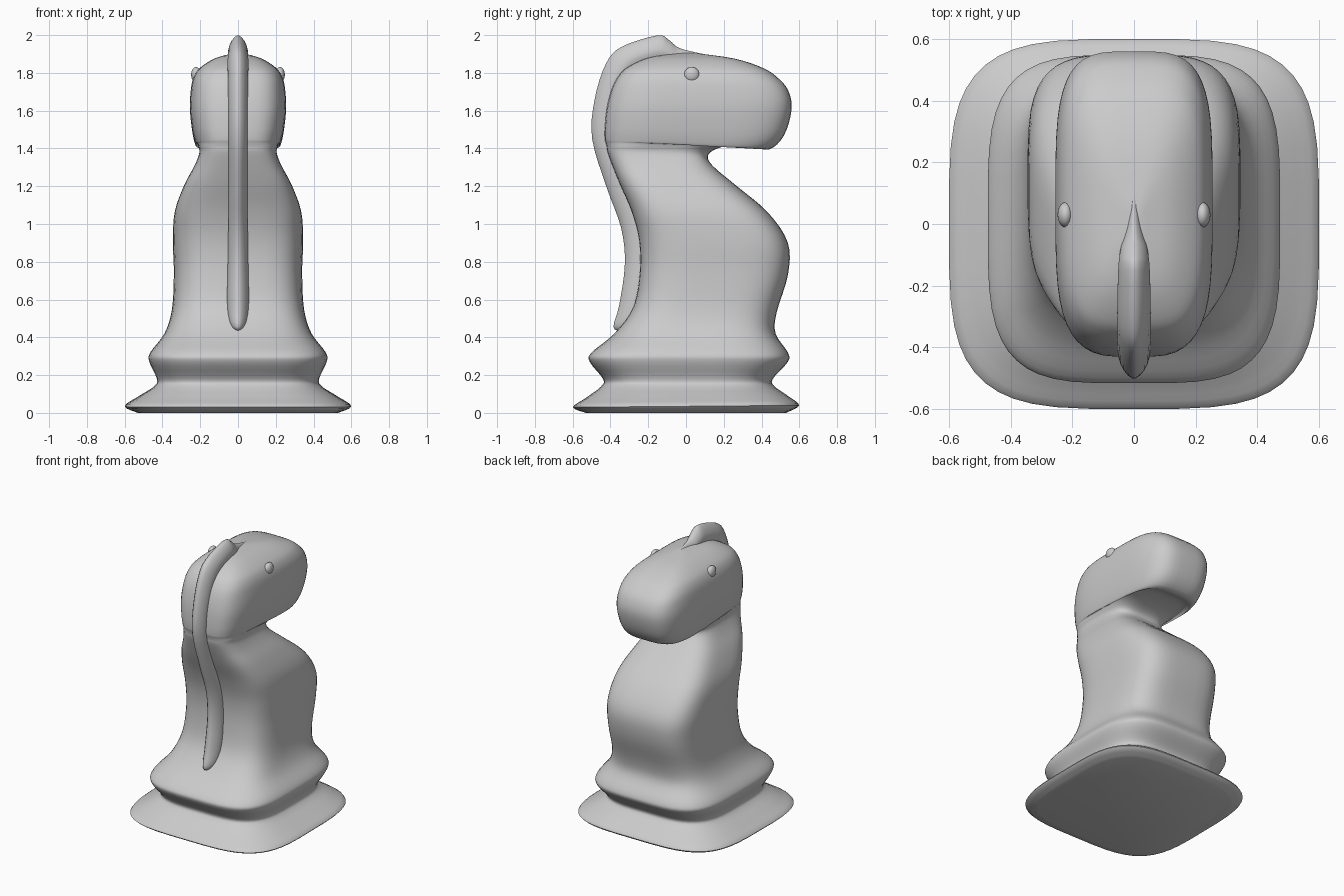
import bpy, bmesh, math
from mathutils import Vector


def catmull(rows, steps):
    """Smoothly interpolate a list of section rows."""
    out = []
    for i in range(len(rows) - 1):
        a, b, c, d = (Vector(rows[max(0, min(len(rows) - 1, j))]) for j in range(i - 1, i + 3))
        for s in range(steps):
            t = s / steps
            out.append(0.5 * (2 * b + (c - a) * t + (2 * a - 5 * b + 4 * c - d) * t * t
                              + (3 * b - a - 3 * c + d) * t ** 3))
    out.append(Vector(rows[-1]))
    return out


def power(v, e):
    return math.copysign(abs(v) ** e, v)


def loft(name, rows, exponent, sides, steps):
    """Each row: back y, back z, front y, front z, half width."""
    bm = bmesh.new()
    rings = []
    for yb, zb, yf, zf, w in catmull(rows, steps):
        ring = []
        for k in range(sides):
            a = math.tau * (k + 0.5) / sides
            u = 0.5 + 0.5 * power(math.sin(a), 2 / exponent)
            x = w * power(math.cos(a), 2 / exponent)
            ring.append(bm.verts.new((x, yb + (yf - yb) * u, zb + (zf - zb) * u)))
        rings.append(ring)
    for p, q in zip(rings, rings[1:]):
        for k in range(sides):
            n = (k + 1) % sides
            bm.faces.new((p[k], p[n], q[n], q[k]))
    bm.faces.new(rings[0])
    bm.faces.new(rings[-1])
    bmesh.ops.recalc_face_normals(bm, faces=bm.faces)
    mesh = bpy.data.meshes.new(name)
    bm.to_mesh(mesh)
    bm.free()
    obj = bpy.data.objects.new(name, mesh)
    bpy.context.collection.objects.link(obj)
    smooth(obj, 60)
    return obj


def smooth(obj, angle):
    bpy.ops.object.select_all(action='DESELECT')
    obj.select_set(True)
    bpy.context.view_layer.objects.active = obj
    bpy.ops.object.shade_smooth_by_angle(angle=math.radians(angle))


# Base, neck and head in one skin, from the foot to the crown
loft("horse_body", [
    (-0.53, 0.00, 0.53, 0.00, 0.53),
    (-0.60, 0.03, 0.60, 0.04, 0.60),
    (-0.53, 0.08, 0.54, 0.09, 0.53),
    (-0.45, 0.14, 0.47, 0.14, 0.445),
    (-0.44, 0.18, 0.46, 0.18, 0.43),
    (-0.51, 0.27, 0.54, 0.27, 0.47),
    (-0.50, 0.32, 0.54, 0.32, 0.465),
    (-0.38, 0.42, 0.475, 0.42, 0.39),
    (-0.28, 0.56, 0.48, 0.53, 0.35),
    (-0.245, 0.75, 0.54, 0.73, 0.34),
    (-0.25, 0.92, 0.54, 0.90, 0.345),
    (-0.29, 1.07, 0.435, 1.06, 0.335),
    (-0.35, 1.21, 0.27, 1.20, 0.285),
    (-0.39, 1.31, 0.14, 1.31, 0.23),
    (-0.415, 1.38, 0.12, 1.37, 0.205),
    (-0.42, 1.41, 0.20, 1.41, 0.21),
    (-0.425, 1.43, 0.34, 1.42, 0.217),
    (-0.43, 1.45, 0.44, 1.395, 0.225),
    (-0.43, 1.51, 0.52, 1.47, 0.242),
    (-0.42, 1.61, 0.56, 1.61, 0.255),
    (-0.395, 1.71, 0.54, 1.71, 0.25),
    (-0.36, 1.78, 0.485, 1.775, 0.235),
    (-0.31, 1.83, 0.41, 1.825, 0.20),
    (-0.20, 1.88, 0.26, 1.875, 0.12),
    (-0.05, 1.905, 0.05, 1.905, 0.02),
], 3.8, 48, 4)

# Mane ridge: inner edge is sunk into the neck
loft("mane", [
    (-0.30, 0.45, -0.34, 0.43, 0.012),
    (-0.22, 0.49, -0.385, 0.455, 0.045),
    (-0.18, 0.60, -0.355, 0.57, 0.058),
    (-0.16, 0.80, -0.325, 0.79, 0.055),
    (-0.19, 1.00, -0.345, 0.98, 0.052),
    (-0.27, 1.22, -0.42, 1.19, 0.05),
    (-0.35, 1.45, -0.498, 1.45, 0.05),
    (-0.33, 1.63, -0.485, 1.66, 0.052),
    (-0.27, 1.76, -0.425, 1.85, 0.055),
    (-0.22, 1.81, -0.34, 1.94, 0.055),
    (-0.15, 1.83, -0.15, 2.00, 0.052),
    (-0.08, 1.83, -0.09, 1.975, 0.045),
    (-0.02, 1.84, -0.03, 1.93, 0.03),
    (0.12, 1.85, 0.12, 1.895, 0.01),
], 1.6, 20, 4)

# Eyes
for side, label in ((-1, "left"), (1, "right")):
    bpy.ops.mesh.primitive_uv_sphere_add(segments=20, ring_count=12, radius=1,
                                         location=(side * 0.222, 0.03, 1.79))
    eye = bpy.context.object
    eye.name = label + "_eye"
    eye.scale = (0.026, 0.041, 0.041)
    smooth(eye, 60)
